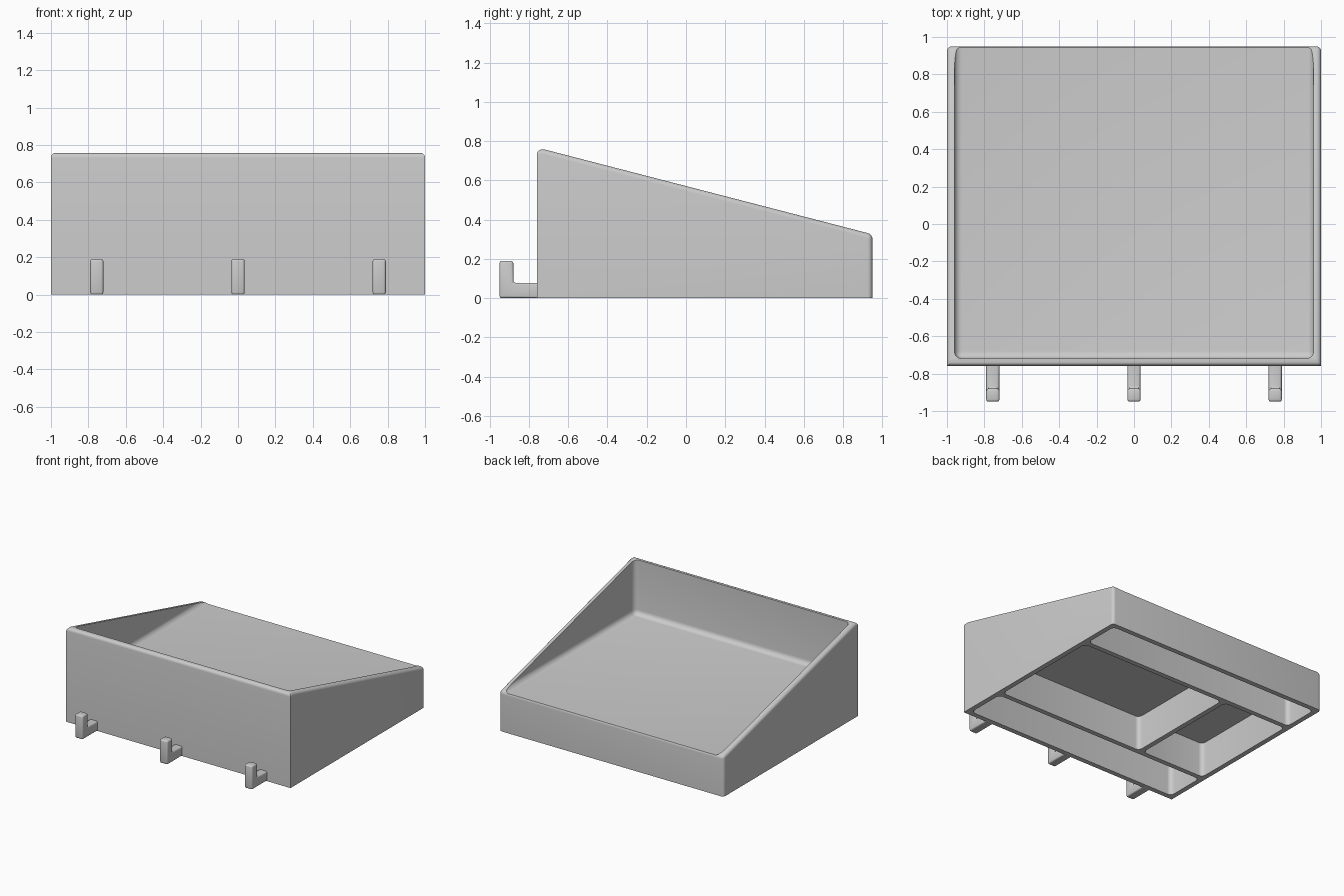
import bpy
import bmesh
import math

if "Cube" in bpy.data.objects:
    bpy.data.objects.remove(bpy.data.objects["Cube"], do_unlink=True)

grey = bpy.data.materials.new("light grey")
grey.use_nodes = True
COLOUR = (0.6, 0.6, 0.6, 1.0)
grey.diffuse_color = COLOUR
grey.node_tree.nodes["Principled BSDF"].inputs["Base Color"].default_value = COLOUR

FRONT, BACK, WALL = -0.76, 0.95, 0.04
FLOOR, CEILING = 0.317, 0.28


def prism(name, outline, x0, x1, radius, rounded, segments=5):
    """Extrude a (y, z) outline along x and round the edges chosen by a rule."""
    bm = bmesh.new()
    face = bm.faces.new([bm.verts.new((x0, y, z)) for y, z in outline])
    ext = bmesh.ops.extrude_face_region(bm, geom=[face])
    moved = [v for v in ext["geom"] if isinstance(v, bmesh.types.BMVert)]
    bmesh.ops.translate(bm, verts=moved, vec=(x1 - x0, 0, 0))
    bmesh.ops.recalc_face_normals(bm, faces=bm.faces)
    edges = [e for e in bm.edges if rounded((e.verts[0].co + e.verts[1].co) / 2,
                                            e.verts[1].co - e.verts[0].co)]
    bmesh.ops.bevel(bm, geom=edges, offset=radius, segments=segments,
                    profile=0.5, affect='EDGES', clamp_overlap=True)
    bmesh.ops.recalc_face_normals(bm, faces=bm.faces)
    mesh = bpy.data.meshes.new(name)
    bm.to_mesh(mesh)
    bm.free()
    mesh.materials.append(grey)
    obj = bpy.data.objects.new(name, mesh)
    bpy.context.collection.objects.link(obj)
    return obj


def box_outline(y0, y1, z0, z1):
    return [(y0, z0), (y1, z0), (y1, z1), (y0, z1)]


def activate(obj):
    bpy.ops.object.select_all(action='DESELECT')
    obj.select_set(True)
    bpy.context.view_layer.objects.active = obj


def cut(target, cutter):
    cutter.hide_render = True
    mod = target.modifiers.new("cut", 'BOOLEAN')
    mod.operation = 'DIFFERENCE'
    mod.solver = 'EXACT'
    mod.object = cutter
    activate(target)
    bpy.ops.object.modifier_apply(modifier=mod.name)
    bpy.data.objects.remove(cutter, do_unlink=True)


def smooth(obj):
    activate(obj)
    bpy.ops.object.shade_smooth_by_angle(angle=math.radians(30))


# Sloped outer body: rounded rim and back corners, sharp base
body_profile = [(FRONT, 0), (BACK, 0), (BACK, 0.325), (-0.72, 0.757), (FRONT, 0.757)]


def body_edges(mid, d):
    vertical = abs(d.z) > 0.3 and abs(d.y) < 0.01
    if vertical:
        return mid.y > 0
    on_crease = abs(mid.x) < 0.01 and abs(mid.y + 0.72) < 0.01
    return mid.z > 0.2 and not on_crease


tray = prism("tray_body", body_profile, -1, 1, 0.025, body_edges)

# Open-backed upper cavity with a filleted floor
cavity = prism("cavity_cutter", box_outline(FRONT + WALL, 1.3, FLOOR, 1.2),
               -1 + WALL, 1 - WALL, 0.04,
               lambda mid, d: (mid.z < 0.4 or abs(d.z) > 0.1) and mid.y < 1.2)
cut(tray, cavity)

# Rounded pockets under the floor, separated by thin ribs
pockets = [
    (-0.96, 0.96, 0.62, 0.91),
    (-0.35, 0.96, -0.36, 0.58),
    (-0.96, -0.39, -0.36, 0.58),
    (-0.96, 0.96, -0.72, -0.40),
]
for x0, x1, y0, y1 in pockets:
    pocket = prism("pocket_cutter", box_outline(y0, y1, -0.2, CEILING), x0, x1,
                   0.035, lambda mid, d: abs(d.z) > 0.1)
    cut(tray, pocket)
smooth(tray)

# Three L-shaped hooks along the front base
hook_profile = [(FRONT, 0), (FRONT, 0.078), (-0.88, 0.078), (-0.88, 0.19),
                (-0.95, 0.19), (-0.95, 0)]
for label, x in (("right", -0.755), ("middle", 0), ("left", 0.755)):
    hook = prism("hook_" + label, hook_profile, x - 0.035, x + 0.035, 0.012,
                 lambda mid, d: mid.y < FRONT - 0.01, 3)
    smooth(hook)
